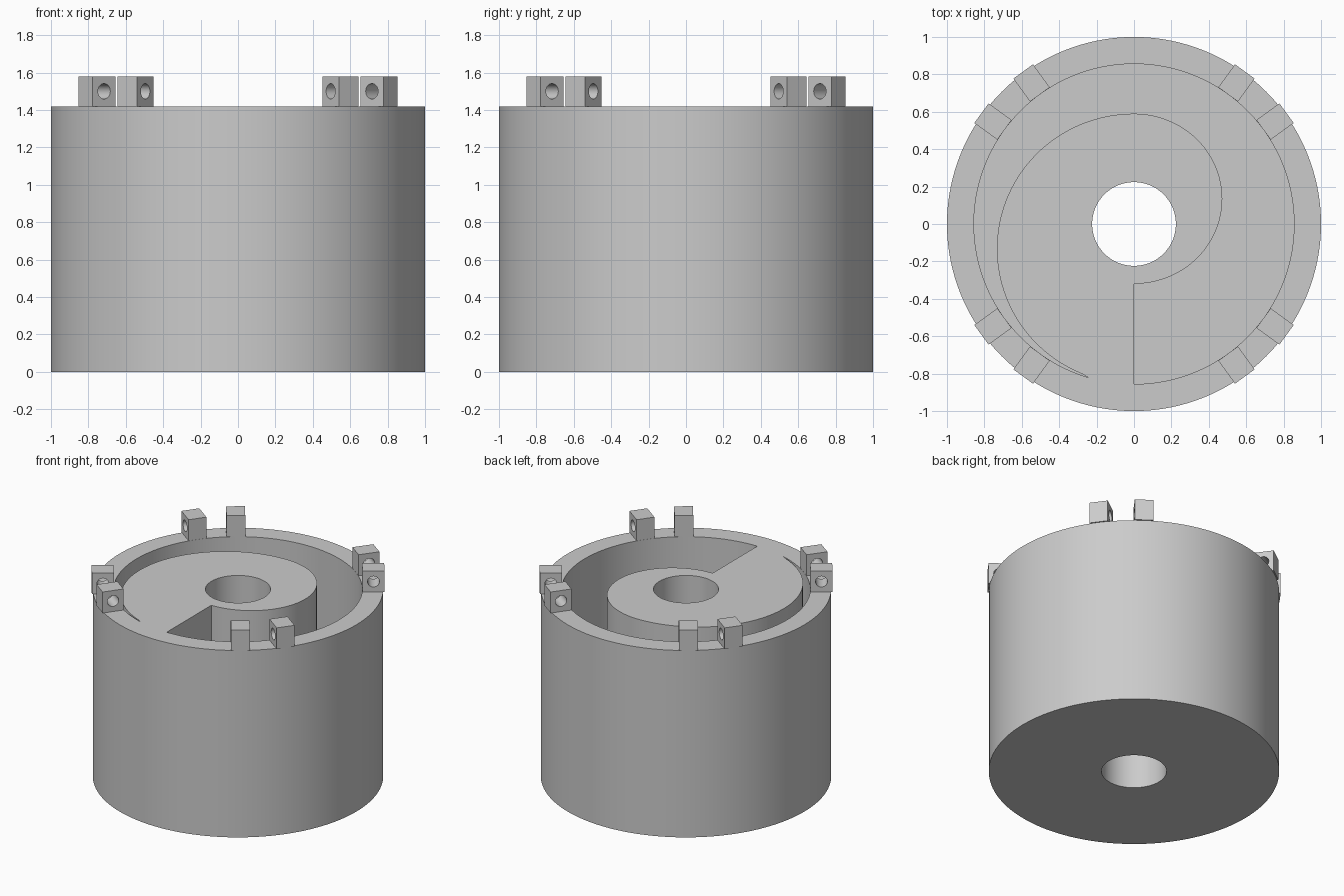
import bpy, bmesh
from math import sin, cos, pi, radians
from mathutils import Matrix, Vector

if "Cube" in bpy.data.objects:
    bpy.data.objects.remove(bpy.data.objects["Cube"], do_unlink=True)

HEIGHT, WALL_R, FLOOR_Z = 1.42, 0.856, 0.14

grey = bpy.data.materials.new("plain grey")
grey.use_nodes = True
grey.diffuse_color = (0.6, 0.6, 0.6, 1)
grey.node_tree.nodes["Principled BSDF"].inputs["Base Color"].default_value = (0.6, 0.6, 0.6, 1)


def prism(name, outline, z0, z1):
    """Solid made by raising a flat outline from z0 to z1."""
    bm = bmesh.new()
    base = bm.faces.new([bm.verts.new((x, y, z0)) for x, y in outline])
    top = bmesh.ops.extrude_face_region(bm, geom=[base])["geom"]
    bmesh.ops.translate(bm, vec=(0, 0, z1 - z0),
                        verts=[v for v in top if isinstance(v, bmesh.types.BMVert)])
    bmesh.ops.recalc_face_normals(bm, faces=bm.faces)
    mesh = bpy.data.meshes.new(name)
    bm.to_mesh(mesh)
    bm.free()
    obj = bpy.data.objects.new(name, mesh)
    bpy.context.collection.objects.link(obj)
    mesh.materials.append(grey)
    return obj


def arc(rx, ry, cy, start, end, steps):
    """Points of an elliptical arc centred on x = 0, angles in degrees."""
    angles = [radians(start + (end - start) * i / steps) for i in range(steps + 1)]
    return [(rx * cos(a), cy + ry * sin(a)) for a in angles]


def circle(radius, steps):
    return arc(radius, radius, 0, 0, 360, steps)[:-1]


def cut(obj, cutters):
    """Subtract the cutters for good and remove them."""
    for cutter in cutters:
        cutter.hide_render = True
        mod = obj.modifiers.new("cut", 'BOOLEAN')
        mod.operation, mod.solver, mod.object = 'DIFFERENCE', 'EXACT', cutter
    deps = bpy.context.evaluated_depsgraph_get()
    deps.update()
    mesh = bpy.data.meshes.new_from_object(obj.evaluated_get(deps))
    obj.modifiers.clear()
    obj.data = mesh
    for cutter in cutters:
        bpy.data.objects.remove(cutter, do_unlink=True)


def smooth(obj):
    bpy.ops.object.select_all(action='DESELECT')
    obj.select_set(True)
    bpy.context.view_layer.objects.active = obj
    bpy.ops.object.shade_smooth_by_angle(angle=radians(30))


# Drum with a central bore and a spiral pocket that narrows to a point
drum = prism("drum", circle(1, 128), 0, HEIGHT)
bore = prism("bore_cutter", circle(0.224, 64), -0.1, HEIGHT + 0.1)
spiral = arc(0.472, 0.455, 0.135, -90, 90, 48)
spiral += arc(0.733, 0.7225, -0.1325, 90, 248, 48)[1:]
outer_wall = arc(WALL_R, WALL_R, 0, 253.3, -90, 120)
pocket = prism("pocket_cutter", spiral + outer_wall, FLOOR_Z, HEIGHT + 0.1)
cut(drum, [bore, pocket])
smooth(drum)

# Four pairs of drilled lugs standing on the rim
r0, r1, half = WALL_R, 1.008, 0.065
block = [(r0, -half), (r1, -half), (r1, half), (r0, half)]
lug = prism("lug", block, HEIGHT, 1.58)
drill = prism("drill_cutter", circle(0.041, 32), -0.2, 0.2)
drill.data.transform(Matrix.Translation(Vector((0.932, 0, 1.5))) @ Matrix.Rotation(pi / 2, 4, 'X'))
cut(lug, [drill])
lug_mesh = lug.data
bpy.data.objects.remove(lug, do_unlink=True)
for quarter in range(4):
    for side, angle in (("a", 36), ("b", 54)):
        mesh = lug_mesh.copy()
        mesh.transform(Matrix.Rotation(radians(angle + 90 * quarter), 4, 'Z'))
        part = bpy.data.objects.new(f"lug_{quarter + 1}{side}", mesh)
        bpy.context.collection.objects.link(part)
        smooth(part)
